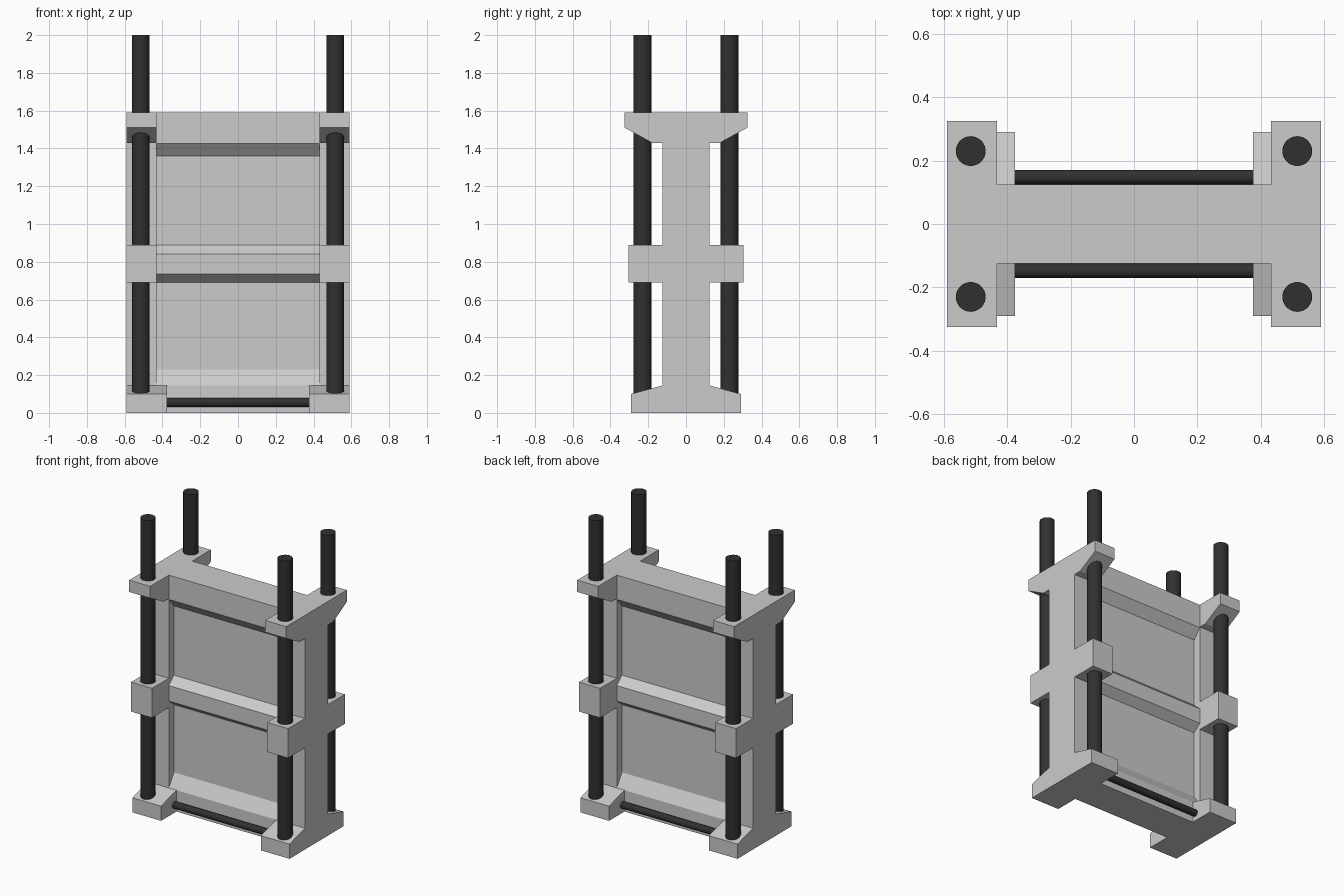
import bpy, bmesh, math

if "Cube" in bpy.data.objects:
    bpy.data.objects.remove(bpy.data.objects["Cube"])


def prism(name, half, x0, x1):
    """Extrude a y-symmetric profile (given as its +y half, bottom to top) along x."""
    outline = half + [(-y, z) for y, z in reversed(half)]
    bm = bmesh.new()
    face = bm.faces.new([bm.verts.new((x0, y, z)) for y, z in outline])
    ext = bmesh.ops.extrude_face_region(bm, geom=[face])
    moved = [g for g in ext["geom"] if isinstance(g, bmesh.types.BMVert)]
    bmesh.ops.translate(bm, vec=(x1 - x0, 0, 0), verts=moved)
    bmesh.ops.recalc_face_normals(bm, faces=bm.faces)
    mesh = bpy.data.meshes.new(name)
    bm.to_mesh(mesh)
    bm.free()
    obj = bpy.data.objects.new(name, mesh)
    bpy.context.collection.objects.link(obj)
    return obj


def rod(name, radius, length, loc, rot=(0, 0, 0)):
    bpy.ops.mesh.primitive_cylinder_add(vertices=32, radius=radius, depth=length,
                                        location=loc, rotation=rot)
    obj = bpy.context.object
    obj.name = name
    obj.data.materials.append(dark)
    bpy.ops.object.shade_smooth_by_angle(angle=math.radians(40))


dark = bpy.data.materials.new("dark_metal")
dark.diffuse_color = (0.03, 0.03, 0.03, 1)
dark.use_nodes = True
dark.node_tree.nodes["Principled BSDF"].inputs["Base Color"].default_value = dark.diffuse_color

# Wall with recessed panels, middle beam and top beam
wall_half = [(0.125, 0), (0.125, 0.145), (0.07, 0.23), (0.07, 0.69),
             (0.125, 0.735), (0.125, 0.84), (0.07, 0.89), (0.07, 1.36),
             (0.125, 1.425), (0.125, 1.59)]
wall = prism("wall", wall_half, -0.5, 0.5)

# End columns with foot, middle bracket and top bracket
foot_half = [(0.29, 0), (0.29, 0.10), (0.125, 0.145)]
end_half = foot_half + [(0.125, 0.69), (0.305, 0.69), (0.305, 0.89),
                        (0.125, 0.89), (0.125, 1.43), (0.18, 1.43),
                        (0.325, 1.51), (0.325, 1.59)]
parts = []
for s in (-1, 1):
    parts.append(prism("end_column", end_half, s * 0.432, s * 0.59))
    parts.append(prism("foot", foot_half, s * 0.375, s * 0.59))

# Join everything into one solid
bpy.context.view_layer.objects.active = wall
for part in parts:
    mod = wall.modifiers.new("union", 'BOOLEAN')
    mod.operation = 'UNION'
    mod.solver = 'EXACT'
    mod.object = part
    bpy.ops.object.modifier_apply(modifier=mod.name)
    bpy.data.objects.remove(part)

# Upright posts
for sx in (-1, 1):
    for sy in (-1, 1):
        rod("post", 0.047, 1.92, (sx * 0.515, sy * 0.23, 1.04))

# Low rods between the feet
for sy in (-1, 1):
    rod("low_rod", 0.023, 0.78, (0, sy * 0.148, 0.055), (0, math.pi / 2, 0))
